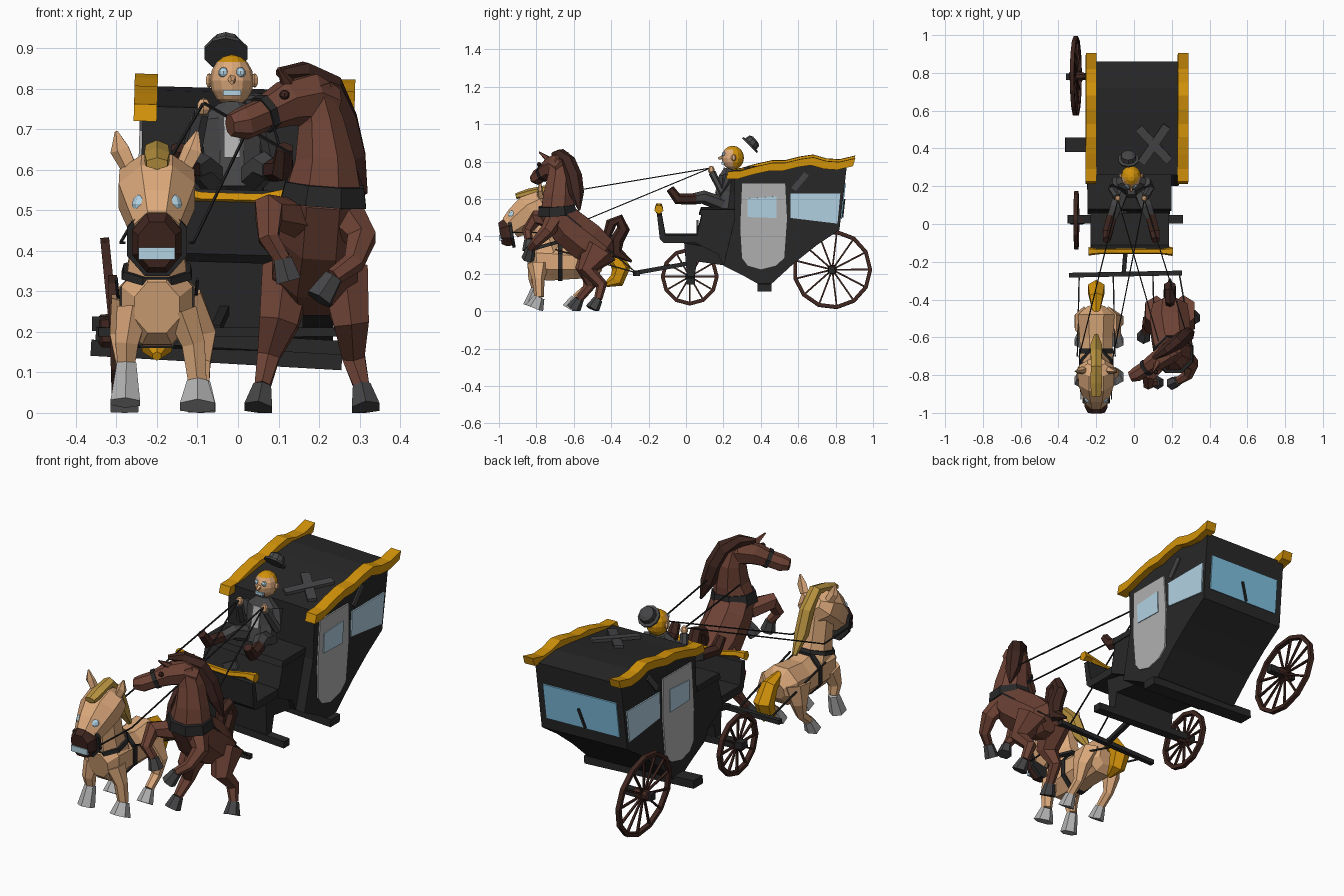
import bpy, bmesh, math
from mathutils import Vector, Matrix

def mat(name, *c):
    m = bpy.data.materials.new(name)
    m.diffuse_color = (*c, 1)
    return m

BLACK = mat("carriage_black", .021, .021, .022)
GOLD = mat("gold", .65, .29, .003)
GREY = mat("light_grey", .44, .44, .44)
GLASS = mat("window_blue", .45, .65, .77)
TAN = mat("tan", .72, .40, .20)
BROWN = mat("horse_brown", .155, .055, .036)
DARK = mat("dark_brown", .05, .019, .014)
STRAW = mat("straw_mane", .48, .29, .05)
CHAR = mat("charcoal", .06, .06, .063)
REAR = mat("rear_window_blue", .22, .54, .76)

def finish(name, bm, m):
    bmesh.ops.recalc_face_normals(bm, faces=bm.faces)
    me = bpy.data.meshes.new(name)
    bm.to_mesh(me)
    bm.free()
    me.materials.append(m)
    o = bpy.data.objects.new(name, me)
    bpy.context.collection.objects.link(o)
    return o

def prism(name, prof, x0, x1, m):
    """Side profile in (y, z), extruded from x0 to x1."""
    bm = bmesh.new()
    a = [bm.verts.new((x0, y, z)) for y, z in prof]
    b = [bm.verts.new((x1, y, z)) for y, z in prof]
    n = len(prof)
    bm.faces.new(a)
    bm.faces.new(b)
    for i in range(n):
        bm.faces.new((a[i], a[(i + 1) % n], b[(i + 1) % n], b[i]))
    return finish(name, bm, m)

def tube(name, pts, m, sides=7, ref=(1, 0, 0)):
    """Loft through points (x, y, z, radius along ref[, other radius])."""
    bm = bmesh.new()
    P = [Vector(p[:3]) for p in pts]
    rings = []
    for i, p in enumerate(pts):
        d = (P[min(i + 1, len(P) - 1)] - P[max(i - 1, 0)]).normalized()
        u = Vector(ref) - d * d.dot(Vector(ref))
        u.normalize()
        v = d.cross(u)
        ru, rv = p[3], p[-1]
        ang = [2 * math.pi * (k + .5) / sides for k in range(sides)]
        rings.append([bm.verts.new(P[i] + u * ru * math.cos(t) + v * rv * math.sin(t)) for t in ang])
    for r, s in zip(rings, rings[1:]):
        for k in range(sides):
            bm.faces.new((r[k], r[(k + 1) % sides], s[(k + 1) % sides], s[k]))
    bm.faces.new(rings[0])
    bm.faces.new(rings[-1])
    return finish(name, bm, m)

def box(name, c, size, m, rot=(0, 0, 0)):
    bm = bmesh.new()
    M = Matrix.Translation(c)
    for a, r in zip("XYZ", rot):
        M = M @ Matrix.Rotation(r, 4, a)
    bmesh.ops.create_cube(bm, size=1, matrix=M @ Matrix.Diagonal((*size, 1)))
    return finish(name, bm, m)

def ball(name, c, r, m, seg=10):
    bm = bmesh.new()
    bmesh.ops.create_uvsphere(bm, u_segments=seg, v_segments=max(5, seg * 2 // 3), radius=1,
                              matrix=Matrix.Translation(c) @ Matrix.Diagonal((*r, 1)))
    return finish(name, bm, m)

def line(name, a, b, r=.004):
    ref = (0, 0, 1) if abs(a[0] - b[0]) > abs(a[1] - b[1]) else (1, 0, 0)
    return tube(name, [(*a, r), (*b, r)], BLACK, 4, ref)

# ---- carriage: cabin, driver box and dashboard
L, R = -.25, .235
prism("cabin", [(.26, .75), (.26, .50), (.20, .25), (.30, .20), (.38, .155), (.46, .155), (.58, .265), (.70, .36), (.82, .44),
                (.86, .785), (.72, .80), (.60, .79), (.45, .77), (.34, .755)], L, R, BLACK)
prism("driver_seat", [(.09, .54), (.27, .54), (.27, .24), (.20, .25), (.17, .31), (.05, .37), (.06, .42)], -.25, .185, BLACK)
prism("seat_cushion", [(.07, .52), (.26, .52), (.26, .55), (.08, .55)], -.255, .19, BLACK)
prism("dashboard", [(-.155, .52), (-.14, .39), (-.12, .37), (.1, .37), (.1, .41), (-.11, .41), (-.13, .52)], -.235, .18, BLACK)
prism("under_frame", [(-.01, .37), (.2, .33), (.2, .25), (.06, .27), (.045, .19), (.005, .19)], -.2, .16, BLACK)
tube("dashboard_trim", [(x, -.145, z, r) for x, z, r in
     [(-.25, .55, .024), (-.2, .55, .016), (-.1, .53, .015), (.05, .53, .015), (.14, .55, .016), (.195, .55, .026)]],
     GOLD, 5, (0, 0, 1))
# wavy roof trim on both edges
wave = [(.225, .755), (.29, .757), (.37, .78), (.46, .80), (.53, .80), (.61, .82), (.68, .83), (.75, .81),
        (.82, .805), (.905, .825)]
trim = wave + [(y - .012, z - .042) for y, z in reversed(wave)]
prism("roof_trim_left", trim, -.272, -.215, GOLD)
prism("roof_trim_right", trim, .215, .272, GOLD)
# doors and windows as thin plates on each side
for side, x, s in (("left", L, -1), ("right", R, 1)):
    door = [(.30, .69), (.53, .69), (.54, .50), (.525, .29), (.48, .25), (.40, .23), (.33, .25), (.30, .29), (.29, .45)]
    prism("door_" + side, door, x, x + s * .007, GREY)
    prism("door_window_" + side, [(.33, .51), (.33, .61), (.485, .62), (.485, .505)], x, x + s * .011, GLASS)
    prism("side_window_" + side, [(.56, .505), (.56, .635), (.825, .635), (.81, .475)], x, x + s * .007, GLASS)
prism("rear_window", [(.827, .50), (.833, .498), (.853, .678), (.847, .68)], -.215, .20, REAR)
box("rear_crack", (-.01, .842, .55), (.012, .009, .1), BLACK, (-.115, .3, 0))
# repair boards
box("roof_board_a", (.09, .42, .772), (.045, .24, .015), CHAR, (.11, 0, .75))
box("roof_board_b", (.09, .42, .775), (.045, .24, .015), CHAR, (.11, 0, -.6))
box("front_board", (-.09, .062, .45), (.08, .012, .04), CHAR, (0, -.5, 0))
for x in (L, R):
    box("side_board", (x, .61, .70), (.014, .03, .11), CHAR, (-.7, 0, 0))

def lean(objs, deg):
    M = Matrix.Translation((0, 0, .2)) @ Matrix.Rotation(math.radians(deg), 4, 'Y') @ Matrix.Translation((0, 0, -.2))
    for o in objs:
        o.data.transform(M)
# the carriage leans toward its missing wheels, the running gear a little more
lean(bpy.data.objects, 1.6)
lean([box("step_bar", (-.05, .42, .14), (.62, .075, .04), BLACK),
      box("front_axle", (-.045, .025, .175), (.61, .045, .035), BLACK)], 3.3)
box("rear_axle", (-.285, .78, .22), (.15, .035, .035), BLACK)
line("draw_pole", (-.03, .04, .26), (-.055, -.27, .205), .016)
box("crossbar", (-.045, -.265, .20), (.6, .025, .022), BLACK, (0, 0, .02))

# ---- wheels, left side only
def wheel(name, c, rad, n, tilt):
    M = Matrix.Translation(c) @ Matrix.Rotation(tilt, 4, 'Y')
    parts, w = [], .011
    sec = [(-w, rad - .02), (w, rad - .02), (w, rad), (-w, rad)]
    bm = bmesh.new()
    rings = [[bm.verts.new((x, r * math.cos(t), r * math.sin(t))) for x, r in sec]
             for t in (2 * math.pi * k / n for k in range(n))]
    for k in range(n):
        a, b = rings[k], rings[(k + 1) % n]
        for j in range(4):
            bm.faces.new((a[j], a[(j + 1) % 4], b[(j + 1) % 4], b[j]))
    parts.append(finish(name + "_rim", bm, DARK))
    parts.append(tube(name + "_hub", [(-.04, 0, 0, .014), (-.03, 0, 0, .025), (.03, 0, 0, .025), (.05, 0, 0, .018)],
                      DARK, 8, (0, 0, 1)))
    for k in range(n):
        t = 2 * math.pi * k / n
        e = Vector((0, math.cos(t), math.sin(t)))
        parts.append(tube(name + "_spoke", [(*(e * .015), .006), (*(e * (rad - .012)), .009, .006)], DARK, 4))
    for o in parts:
        o.data.transform(M)
wheel("front_wheel", (-.305, .02, .185), .155, 12, -.03)
wheel("rear_wheel", (-.308, .782, .222), .213, 13, -.1)

# ---- leg helper: limb plus flared hoof, kept above the ground
def leg(name, pts, hoof, m, hm):
    tube(name, pts, m, 6)
    x, y, z, r = pts[-1][:4]
    h = tube(name + "_hoof", [(x, y, z, r * 1.15), hoof], hm, 6)
    for v in h.data.vertices:
        v.co.z = max(v.co.z, 0)

# ---- tan horse
tube("tan_body", [(-.2, -.44, .26, .05), (-.2, -.48, .27, .105, .10), (-.2, -.60, .26, .095, .095), (-.2, -.72, .265, .092, .11),
                  (-.2, -.80, .27, .095, .11), (-.2, -.845, .26, .06, .07)], TAN, 8)
tube("tan_neck", [(-.2, -.74, .28, .09, .11), (-.2, -.77, .40, .072, .085), (-.2, -.79, .53, .072, .08)], TAN, 8)
tube("tan_head", [(-.2, -.73, .60, .05, .04), (-.2, -.765, .575, .10, .08), (-.2, -.83, .535, .102, .10),
                  (-.2, -.89, .485, .08, .09), (-.2, -.94, .445, .06, .07)], TAN, 8)
tube("tan_muzzle", [(-.2, -.925, .425, .066, .078), (-.2, -.965, .42, .066, .08), (-.2, -.995, .415, .05, .062)], DARK, 8)
tube("muzzle_strap", [(-.2, -.925, .425, .08, .092), (-.2, -.942, .422, .08, .092)], BLACK, 8)
box("tan_teeth", (-.2, -.99, .393), (.09, .018, .03), GLASS)
for s in (-1, 1):
    ball("tan_eye", (-.2 + s * .037, -.925, .515), (.026, .026, .025), GLASS)
    tube("tan_ear", [(-.2 + s * .07, -.775, .61, .022), (-.2 + s * .09, -.78, .65, .026, .014), (-.2 + s * .1, -.78, .695, .004)], TAN, 5)
    # traces back to the crossbar
    line("tan_trace", (-.2 + s * .10, -.70, .33), (-.2 + s * .09, -.265, .205), .005)
    x = -.2 + s * .095 + .015
    leg("tan_hind_leg", [(-.2 + s * .065, -.52, .28, .055, .085), (x, -.51, .19, .042), (x, -.53, .12, .025),
                         (x, -.59, .07, .022)], (x, -.625, .012, .04), TAN, GREY)
leg("tan_front_leg_left", [(-.26, -.79, .25, .045, .06), (-.275, -.81, .17, .033), (-.275, -.80, .12, .024)],
    (-.278, -.83, .025, .042), TAN, GREY)
leg("tan_front_leg_right", [(-.14, -.79, .25, .045, .06), (-.11, -.79, .17, .033), (-.10, -.785, .075, .026)],
    (-.10, -.81, .015, .05), TAN, GREY)
tube("tan_mane", [(-.2, -.91, .615, .03, .015), (-.2, -.84, .63, .036, .025), (-.2, -.76, .65, .032, .025), (-.2, -.69, .57, .034, .035),
                  (-.2, -.65, .47, .034, .035), (-.2, -.59, .38, .012)], STRAW, 6)
tube("tan_tail", [(-.2, -.47, .33, .02), (-.2, -.39, .30, .04), (-.2, -.345, .23, .05), (-.2, -.37, .165, .042), (-.2, -.43, .14, .012)], GOLD, 6)
tube("tan_collar", [(-.2, -.757, .34, .094, .106), (-.2, -.762, .358, .089, .102)], BLACK, 8)
tube("tan_girth", [(-.2, -.66, .265, .10, .112), (-.2, -.685, .265, .10, .113)], BLACK, 8)

# ---- brown rearing horse, head turned aside
tube("brown_body", [(.19, -.41, .29, .05), (.19, -.44, .31, .10, .09), (.19, -.53, .37, .115, .115), (.2, -.63, .45, .108, .11),
                    (.21, -.69, .53, .107, .10), (.215, -.68, .62, .08, .09), (.205, -.67, .72, .06, .075), (.19, -.68, .81, .04, .05)], BROWN, 8)
tube("brown_head", [(.235, -.66, .76, .045), (.18, -.685, .775, .068, .06), (.12, -.725, .765, .058, .052),
                    (.06, -.765, .735, .042, .04), (.015, -.795, .715, .042, .04), (-.02, -.81, .71, .028)], BROWN, 7, (0, 0, 1))
tube("brown_bridle", [(.075, -.755, .743, .05, .047), (.06, -.765, .735, .049, .046)], BLACK, 7, (0, 0, 1))
for e, t in (((.13, -.72, .80), (.10, -.785, .85)), ((.185, -.66, .81), (.19, -.63, .85))):
    tube("brown_ear", [(*e, .022), (*t, .004)], BROWN, 5)
for c in ((.115, -.785, .785), (.14, -.665, .785)):
    ball("brown_eye", c, (.013, .012, .012), DARK, 8)
tube("brown_mane", [(.10, -.71, .84, .012), (.16, -.67, .84, .03), (.225, -.63, .80, .04), (.26, -.60, .72, .04, .045), (.285, -.585, .63, .035, .04),
                    (.315, -.57, .54, .006)], DARK, 6)
tube("brown_tail", [(.19, -.43, .38, .02), (.19, -.40, .47, .03), (.19, -.355, .49, .03), (.19, -.335, .44, .035), (.19, -.37, .38, .038),
                    (.19, -.37, .31, .033), (.19, -.29, .265, .006)], DARK, 6)
tube("brown_collar", [(.21, -.688, .515, .115, .11), (.214, -.692, .565, .105, .105)], BLACK, 8)
leg("brown_front_leg_left", [(.14, -.72, .48, .05), (.075, -.80, .50, .042), (.075, -.85, .43, .028), (.11, -.84, .38, .022)],
    (.125, -.84, .325, .036), BROWN, CHAR)
leg("brown_front_leg_right", [(.27, -.71, .48, .05), (.305, -.74, .43, .04), (.285, -.80, .37, .028), (.235, -.83, .335, .022)],
    (.20, -.845, .28, .036), BROWN, CHAR)
leg("brown_hind_leg_left", [(.12, -.46, .33, .07, .10), (.10, -.54, .22, .055), (.075, -.51, .14, .032), (.06, -.57, .065, .022)],
    (.05, -.60, .01, .04), BROWN, CHAR)
leg("brown_hind_leg_right", [(.26, -.46, .33, .07, .10), (.28, -.53, .22, .05), (.285, -.45, .14, .032), (.305, -.47, .065, .022)],
    (.315, -.50, .01, .04), BROWN, CHAR)
for s in (-1, 1):
    line("brown_trace", (.21 + s * .10, -.66, .53), (.17 + s * .07, -.265, .205), .005)

# ---- driver
X = -.015
tube("coat", [(X, .20, .55, .085, .065), (X, .215, .64, .075, .055), (X, .225, .72, .085, .05), (X, .235, .76, .035)], CHAR, 8)
prism("shirt", [(.155, .63), (.163, .63), (.185, .73), (.177, .73)], X - .02, X + .02, GREY)
head = ball("driver_head", (X, .25, .82), (.054, .06, .064), TAN, 12)
head.data.materials.append(GOLD)
for p in head.data.polygons:  # hair on the top and back
    p.material_index = int(p.center.z > .858 or p.center.y > .26)
tube("driver_nose", [(X, .20, .825, .012), (X, .172, .815, .006)], TAN, 5)
box("driver_teeth", (X, .197, .79), (.045, .016, .014), GLASS)
for s in (-1, 1):
    ball("driver_eye", (X + s * .021, .203, .84), (.013, .011, .013), GLASS, 8)
    ball("driver_ear", (X + s * .056, .255, .82), (.01, .014, .018), TAN, 6)
    tube("arm", [(X + s * .075, .225, .72, .03), (X + s * .10, .19, .64, .026), (X + s * .075, .14, .74, .02)], CHAR, 6)
    ball("hand", (X + s * .07, .135, .755), (.018, .018, .022), TAN, 6)
    tube("trouser_leg", [(X + s * .04, .20, .57, .04), (X + s * .08, .09, .61, .036), (X + s * .10, .04, .60, .03)], CHAR, 6)
    tube("boot", [(X + s * .10, .05, .60, .03), (X + s * .125, -.045, .60, .03), (X + s * .13, -.085, .655, .022)], DARK, 6)
    # reins from each hand to both horses
    hand = (X + s * .07, .13, .765)
    line("tan_rein", hand, (-.2 + s * .09, -.70, .42))
    line("tan_rein_end", (-.2 + s * .09, -.70, .42), (-.2 + s * .08, -.93, .42))
    line("brown_rein", hand, (.21 + s * .08, -.62, .64))
# flying hat, tipped back
tube("hat", [(-.03, .338, .885, .056), (-.03, .345, .892, .056), (-.03, .347, .894, .042), (-.03, .365, .912, .038), (-.03, .372, .918, .02)], CHAR, 10)
